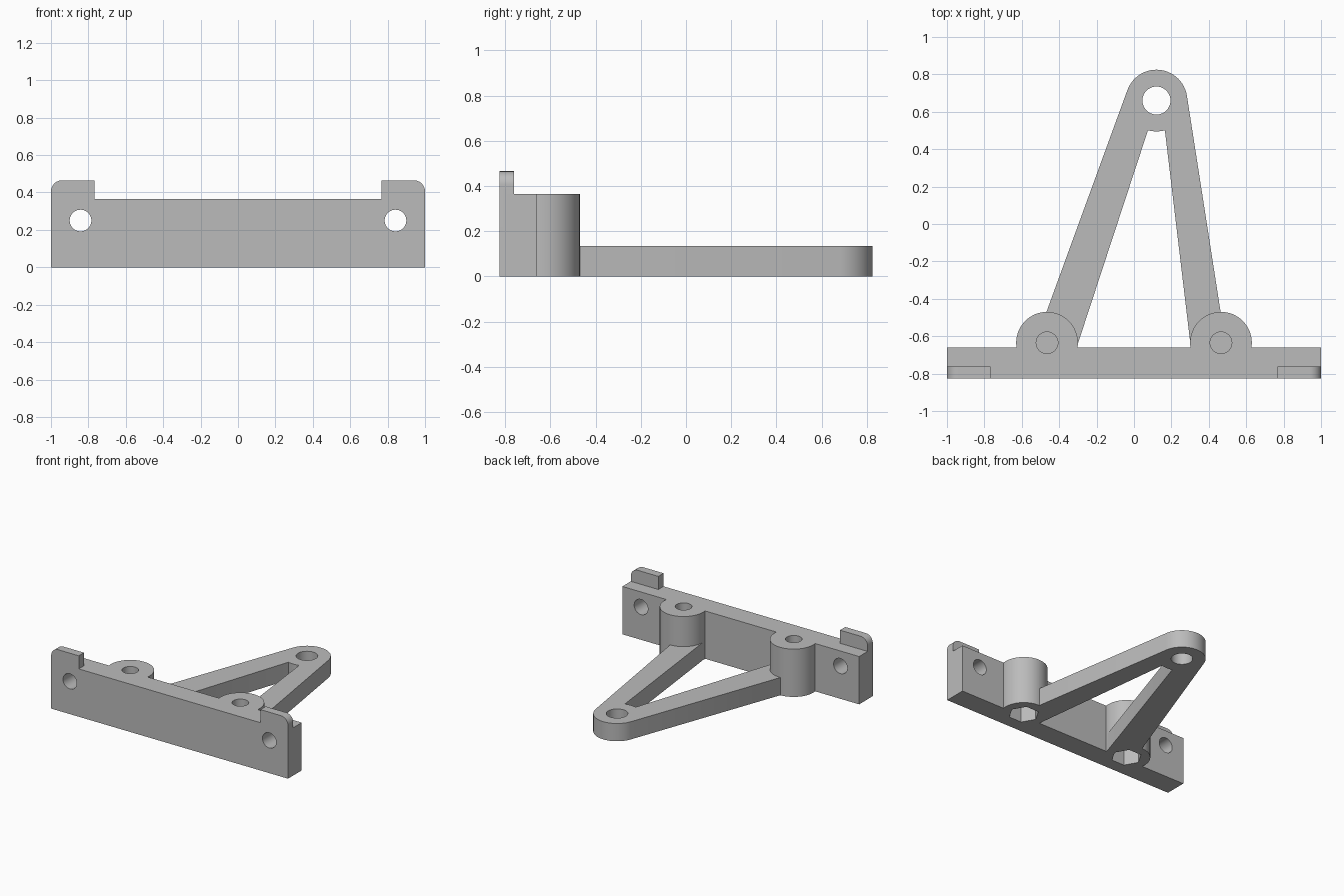
import bpy, bmesh, math

cube = bpy.data.objects.get("Cube")
if cube:
    bpy.data.objects.remove(cube, do_unlink=True)

grey = bpy.data.materials.new("plain grey")
grey.use_nodes = True
colour = (0.5, 0.5, 0.5, 1)
grey.diffuse_color = colour
grey.node_tree.nodes["Principled BSDF"].inputs["Base Color"].default_value = colour


def prism(name, outline, low, high, axis="z"):
    """Extrude a flat outline along z, or along y for an x-z outline."""
    bm = bmesh.new()

    def place(p, d):
        return (p[0], p[1], d) if axis == "z" else (p[0], d, p[1])
    a = [bm.verts.new(place(p, low)) for p in outline]
    b = [bm.verts.new(place(p, high)) for p in outline]
    bm.faces.new(a)
    bm.faces.new(b[::-1])
    n = len(a)
    for i in range(n):
        bm.faces.new((a[i], b[i], b[(i + 1) % n], a[(i + 1) % n]))
    bmesh.ops.recalc_face_normals(bm, faces=bm.faces)
    mesh = bpy.data.meshes.new(name)
    bm.to_mesh(mesh)
    bm.free()
    mesh.materials.append(grey)
    obj = bpy.data.objects.new(name, mesh)
    bpy.context.collection.objects.link(obj)
    return obj


def arc(cx, cy, r, start=0, end=360, n=64):
    full = end - start == 360
    steps = n if full else n + 1
    angles = [math.radians(start + (end - start) * i / n) for i in range(steps)]
    return [(cx + r * math.cos(t), cy + r * math.sin(t)) for t in angles]


def combine(target, tool, operation):
    mod = target.modifiers.new(operation.lower(), "BOOLEAN")
    mod.operation = operation
    mod.solver = "EXACT"
    mod.object = tool
    bpy.context.view_layer.objects.active = target
    bpy.ops.object.modifier_apply(modifier=mod.name)
    bpy.data.objects.remove(tool, do_unlink=True)


FRONT, BACK = -0.825, -0.66
PLATE_H, TAB_H, ARM_H = 0.365, 0.465, 0.135
BOSS_X, BOSS_Y, BOSS_R = 0.465, -0.635, 0.165
TIP_X, TIP_Y = 0.12, 0.66

# Mounting plate: front skin with a rounded tab at each end
right_half = [(1, 0)] + arc(0.94, TAB_H - 0.06, 0.06, 0, 90, 12)
right_half += [(0.767, TAB_H), (0.767, PLATE_H)]
bracket = prism("triangular_bracket",
                right_half + [(-x, z) for x, z in reversed(right_half)],
                FRONT, -0.762, "y")

# Thick rear of the plate
combine(bracket, prism("plate_back", [(-1, 0), (1, 0), (1, PLATE_H), (-1, PLATE_H)],
                       -0.79, BACK, "y"), "UNION")

# Round bosses and arm tip
for side in (-1, 1):
    combine(bracket, prism("boss", arc(side * BOSS_X, BOSS_Y, BOSS_R), 0, PLATE_H), "UNION")
combine(bracket, prism("arm_tip", arc(TIP_X, TIP_Y, BOSS_R), 0, ARM_H), "UNION")

# Two arms converging on the tip
left_arm = [(-0.035, 0.717), (-0.468, -0.47), (-BOSS_X, BOSS_Y), (-0.31, -0.67),
            (0.075, 0.502), (TIP_X, TIP_Y)]
right_arm = [(0.283, 0.685), (0.463, -0.47), (BOSS_X, BOSS_Y), (0.305, -0.67),
             (0.165, 0.502), (TIP_X, TIP_Y)]
for outline in (left_arm, right_arm):
    combine(bracket, prism("arm", outline, 0, ARM_H), "UNION")

# Screw holes, bolt holes and hexagonal nut pockets
for side in (-1, 1):
    combine(bracket, prism("screw_hole", arc(side * 0.842, 0.25, 0.058, n=40),
                           -1, -0.5, "y"), "DIFFERENCE")
    combine(bracket, prism("bolt_hole", arc(side * BOSS_X, BOSS_Y, 0.058, n=40),
                           0.22, 0.6), "DIFFERENCE")
    combine(bracket, prism("nut_pocket", arc(side * BOSS_X, BOSS_Y, 0.107, n=6),
                           -0.1, 0.2), "DIFFERENCE")
combine(bracket, prism("tip_hole", arc(TIP_X, TIP_Y, 0.075, n=40), -0.1, 0.3), "DIFFERENCE")

# Smooth round walls, crisp edges
bpy.ops.object.select_all(action="DESELECT")
bracket.select_set(True)
bpy.context.view_layer.objects.active = bracket
bpy.ops.object.shade_smooth_by_angle(angle=math.radians(25))
